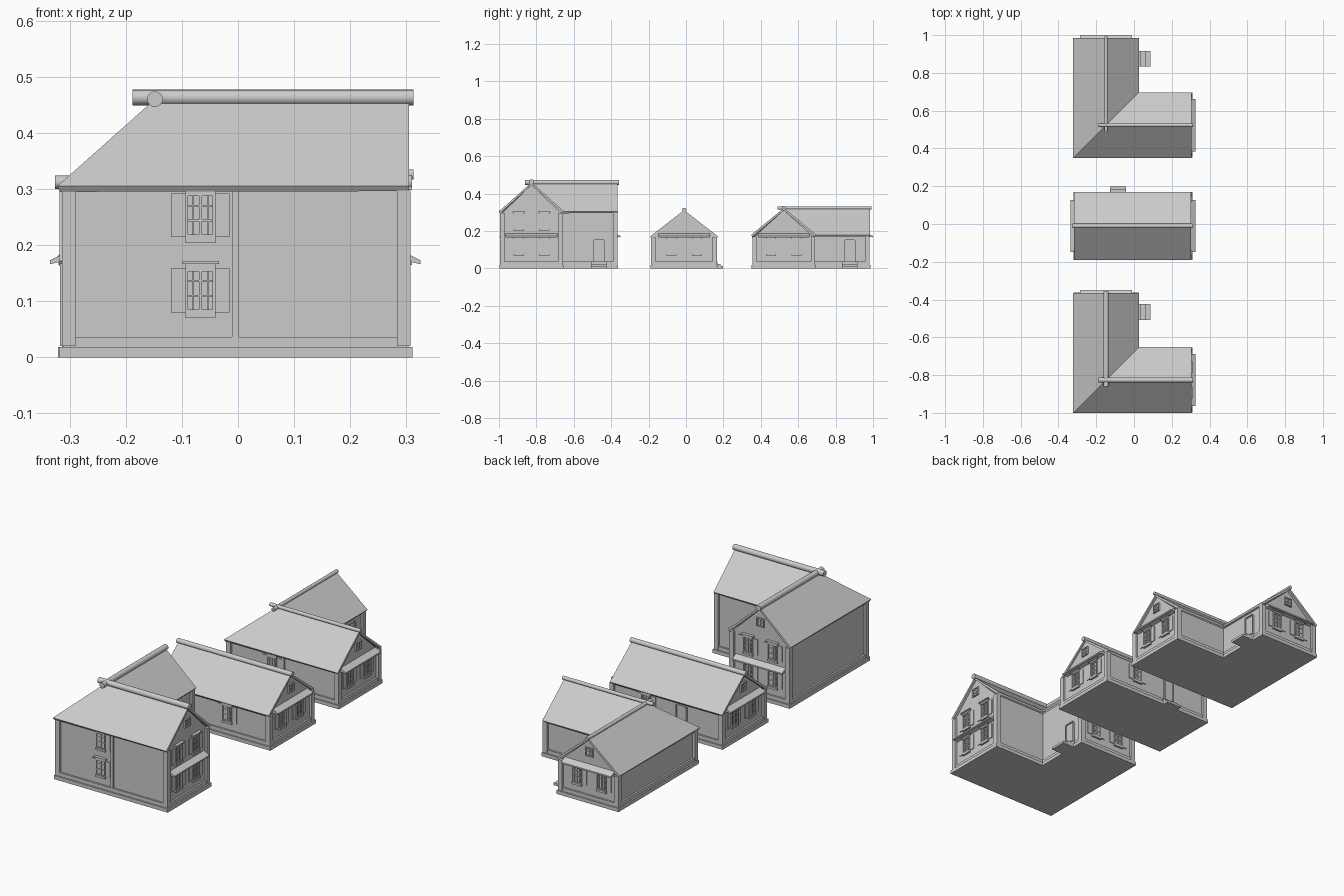
import bpy, bmesh, math
from mathutils import Matrix, Vector

cube = bpy.data.objects.get("Cube")
if cube:
    bpy.data.objects.remove(cube, do_unlink=True)

GREY = (0.6, 0.6, 0.6, 1)
grey = bpy.data.materials.new("plain grey")
grey.use_nodes = True
grey.diffuse_color = GREY
grey.node_tree.nodes["Principled BSDF"].inputs["Base Color"].default_value = GREY

EAST, NORTH, WEST, SOUTH = Vector((1, 0, 0)), Vector((0, 1, 0)), Vector((-1, 0, 0)), Vector((0, -1, 0))
UP = Vector((0, 0, 1))


def finish(name, bm):
    bmesh.ops.recalc_face_normals(bm, faces=bm.faces)
    me = bpy.data.meshes.new(name)
    bm.to_mesh(me)
    bm.free()
    me.materials.append(grey)
    ob = bpy.data.objects.new(name, me)
    bpy.context.collection.objects.link(ob)
    return ob


def wall_frame(x, y, out):
    """Local axes: along the wall, outward, up."""
    along = UP.cross(out)
    m = Matrix((along, out, UP)).transposed().to_4x4()
    m.translation = (x, y, 0)
    return m


def boxes(name, parts, frame=Matrix()):
    """Each part is (x0, x1, y0, y1, z0, z1) in the frame."""
    bm = bmesh.new()
    for x0, x1, y0, y1, z0, z1 in parts:
        m = Matrix.Translation(((x0 + x1) / 2, (y0 + y1) / 2, (z0 + z1) / 2))
        m = frame @ m @ Matrix.Diagonal((x1 - x0, y1 - y0, z1 - z0, 1))
        bmesh.ops.create_cube(bm, size=1, matrix=m)
    return finish(name, bm)


def prism(name, profile, x0, x1, frame=Matrix()):
    """Extrude a (y, z) profile along local x."""
    bm = bmesh.new()
    face = bm.faces.new([bm.verts.new(frame @ Vector((x0, y, z))) for y, z in profile])
    shift = frame.to_3x3() @ Vector((x1 - x0, 0, 0))
    new = bmesh.ops.extrude_face_region(bm, geom=[face])["geom"]
    bmesh.ops.translate(bm, vec=shift, verts=[g for g in new if isinstance(g, bmesh.types.BMVert)])
    return finish(name, bm)


def sheet(name, faces, thick):
    bm = bmesh.new()
    for pts in faces:
        bm.faces.new([bm.verts.new(p) for p in pts])
    bmesh.ops.remove_doubles(bm, verts=bm.verts, dist=0.0001)
    ob = finish(name, bm)
    if ob.data.polygons[0].normal.z < 0:
        ob.data.flip_normals()
    solid = ob.modifiers.new("thickness", 'SOLIDIFY')
    solid.thickness = thick
    solid.offset = -1


def ridge_cap(name, a, b, radius):
    a, b = Vector(a), Vector(b)
    m = Matrix.Translation((a + b) / 2) @ (b - a).to_track_quat('Z', 'Y').to_matrix().to_4x4()
    bm = bmesh.new()
    bmesh.ops.create_cone(bm, cap_ends=True, segments=16, radius1=radius, radius2=radius,
                          depth=(b - a).length, matrix=m)
    ob = finish(name, bm)
    for p in ob.data.polygons:
        p.use_smooth = len(p.vertices) == 4


def window(name, x, y, out, z, w=0.054, h=0.078, shutters=True):
    f = wall_frame(x, y, out)
    s, t = w / 2, 0.005
    parts = [(-s, s, -0.002, 0.002, z, z + h)]                                  # pane
    parts += [(k * (s - t / 2) - t / 2, k * (s - t / 2) + t / 2, 0, 0.008, z, z + h) for k in (-1, 1)]
    parts += [(-s, s, 0, 0.008, c, c + t) for c in (z, z + h - t)]
    parts.append((-t / 2, t / 2, 0, 0.007, z, z + h))                           # mullion
    if shutters:
        parts += [(-s, s, 0, 0.005, z + h * r, z + h * r + 0.003) for r in (0.36, 0.7)]
        parts += [(k * s / 2 - 0.001, k * s / 2 + 0.001, 0, 0.005, z, z + h) for k in (-1, 1)]
        parts += [(c, c + 0.025, 0, 0.004, z, z + h) for c in (-s - 0.025, s)]  # shutters
        parts += [(-s, s, 0, 0.01, z - 0.01, z),                                # sill
                  (-s, s, 0, 0.01, z + h, z + h + 0.008),                       # head
                  (-s - 0.006, s + 0.006, 0, 0.015, z + h + 0.008, z + h + 0.014)]
    else:
        parts.append((-s, s, 0, 0.006, z + h / 2 - 0.002, z + h / 2 + 0.002))
    boxes(name, parts, f)


def entrance(name, x, y, out, depth):
    f = wall_frame(x, y, out)
    w, z0, z1 = 0.03, 0.036, 0.155
    boxes(name + "_door", [(-w + 0.004, w - 0.004, 0, 0.004, z0, z1 - 0.004),
                           (-w, -w + 0.005, 0, 0.009, z0, z1 - 0.006),
                           (w - 0.005, w, 0, 0.009, z0, z1 - 0.006),
                           (-w + 0.004, w - 0.004, 0, 0.009, z1 - 0.006, z1)], f)
    boxes(name + "_steps", [(-0.042, 0.042, 0, depth * (i + 1) / 3, 0.024 - 0.012 * i, 0.036 - 0.012 * i)
                            for i in range(3)], f)


def gable_end(name, x, y, out, storeys, attic_z):
    """Awnings, paired windows and attic light on a gable wall."""
    f = wall_frame(x, y, out)
    prism(name + "_awning", [(0, 0.188), (0.03, 0.173), (0.03, 0.166), (0.012, 0.17), (0, 0.166)],
          -0.138, 0.138, f)
    for i in range(storeys):
        for k in (-0.068, 0.068):
            p = f @ Vector((k, 0, 0))
            window(name + "_window", p.x, p.y, out, 0.078 + 0.134 * i)
    window(name + "_attic_window", x, y, out, attic_z, 0.042, 0.042, False)


def posts(name, corners, top):
    r = 0.012
    boxes(name + "_posts", [(x - r, x + r, y - r, y + r, 0.02, top) for x, y in corners])


def plinth(name, rects):
    parts = []
    for x0, x1, y0, y1 in rects:
        for g, z0, z1 in ((0.016, 0, 0.018), (0.009, 0.018, 0.036)):
            parts.append((x0 - g, x1 + g, y0 - g, y1 + g, z0, z1))
    boxes(name + "_plinth", parts)


def corner_house(name, y0, eave, peak, storeys, attic_z, cap, door_y):
    half, run = 0.174, 0.635
    x0, x1, y1 = -0.322, 0.305, y0 + run
    xr, yr, x2, y2 = x0 + half, y0 + half, x0 + 2 * half, y0 + 2 * half
    # wall lines sit inside the roof edge
    a, b, c, d = x0 + 0.02, 0.295, y0 + 0.018, y1 - 0.014
    xi, yi = x2 - 0.018, y2 - 0.018
    rects = [(a, b, c, yi), (a, xi, c, d)]
    boxes(name + "_walls", [(*r, 0.01, eave - 0.006) for r in rects])
    plinth(name, rects)
    posts(name, [(a, c), (b, c), (b, yi), (xi, d), (a, d)], eave - 0.008)
    low, top = eave - 0.008, peak - 0.012
    prism(name + "_east_gable", [(c, low), (yi, low), (yr, top)], xr, b)
    prism(name + "_north_gable", [(-half + 0.018, low), (half - 0.018, low), (0, top)],
          yr, d, Matrix.Translation((xr, 0, 0)) @ Matrix.Rotation(math.pi / 2, 4, 'Z'))
    # hipped outer corner and inner valley
    hip, crown, valley = (x0, y0, eave), (xr, yr, peak), (x2, y2, eave)
    end_e, end_n = (x1, yr, peak), (xr, y1, peak)
    sheet(name + "_roof", [[hip, (x1, y0, eave), end_e, crown],
                           [crown, end_e, (x1, y2, eave), valley],
                           [(x0, y1, eave), hip, crown, end_n],
                           [end_n, crown, valley, (x2, y1, eave)]], 0.012)
    ridge_cap(name + "_east_ridge", (xr - 0.04, yr, peak + 0.003), (x1 + 0.008, yr, peak + 0.003), cap)
    ridge_cap(name + "_north_ridge", (xr, yr - 0.035, peak), (xr, y1 + 0.008, peak), cap)
    gable_end(name + "_east", b, yr, EAST, storeys, attic_z)
    gable_end(name + "_north", xr, d, NORTH, storeys, attic_z)
    for i in range(storeys):
        window(name + "_front_window", -0.067, c, SOUTH, 0.08 + 0.134 * i)
    boxes(name + "_front_strip", [(-0.011, 0.002, c - 0.008, c, 0.02, eave - 0.008)])
    entrance(name, xi, door_y, EAST, 0.08)


# two-storey corner house, and its single-storey neighbour
corner_house("tall_house", -1.0, 0.305, 0.46, 2, 0.36, 0.014, -0.465)
corner_house("low_house", 0.349, 0.18, 0.323, 1, 0.228, 0.009, 0.875)

# straight cottage between them
ym, half, eave, peak = -0.01, 0.18, 0.172, 0.312
a, b, c, d = -0.305, 0.295, ym - half + 0.016, ym + half - 0.016
prism("cottage_walls", [(c, 0.01), (d, 0.01), (d, eave - 0.002), (ym, peak - 0.012), (c, eave - 0.002)], a, b)
plinth("cottage", [(a, b, c, d)])
posts("cottage", [(x, y) for x in (a, b) for y in (c, d)], eave - 0.005)
sheet("cottage_roof", [[(-0.318, ym - half, eave), (0.302, ym - half, eave), (0.302, ym, peak), (-0.318, ym, peak)],
                       [(-0.318, ym, peak), (0.302, ym, peak), (0.302, ym + half, eave), (-0.318, ym + half, eave)]],
      0.012)
ridge_cap("cottage_ridge", (-0.326, ym, peak), (0.31, ym, peak), 0.012)
gable_end("cottage_east", b, ym, EAST, 1, 0.222)
gable_end("cottage_west", a, ym, WEST, 1, 0.222)
window("cottage_front_window", 0.065, c, SOUTH, 0.078)
window("cottage_back_window", 0.11, d, NORTH, 0.078)
entrance("cottage", -0.085, d, NORTH, 0.045)
